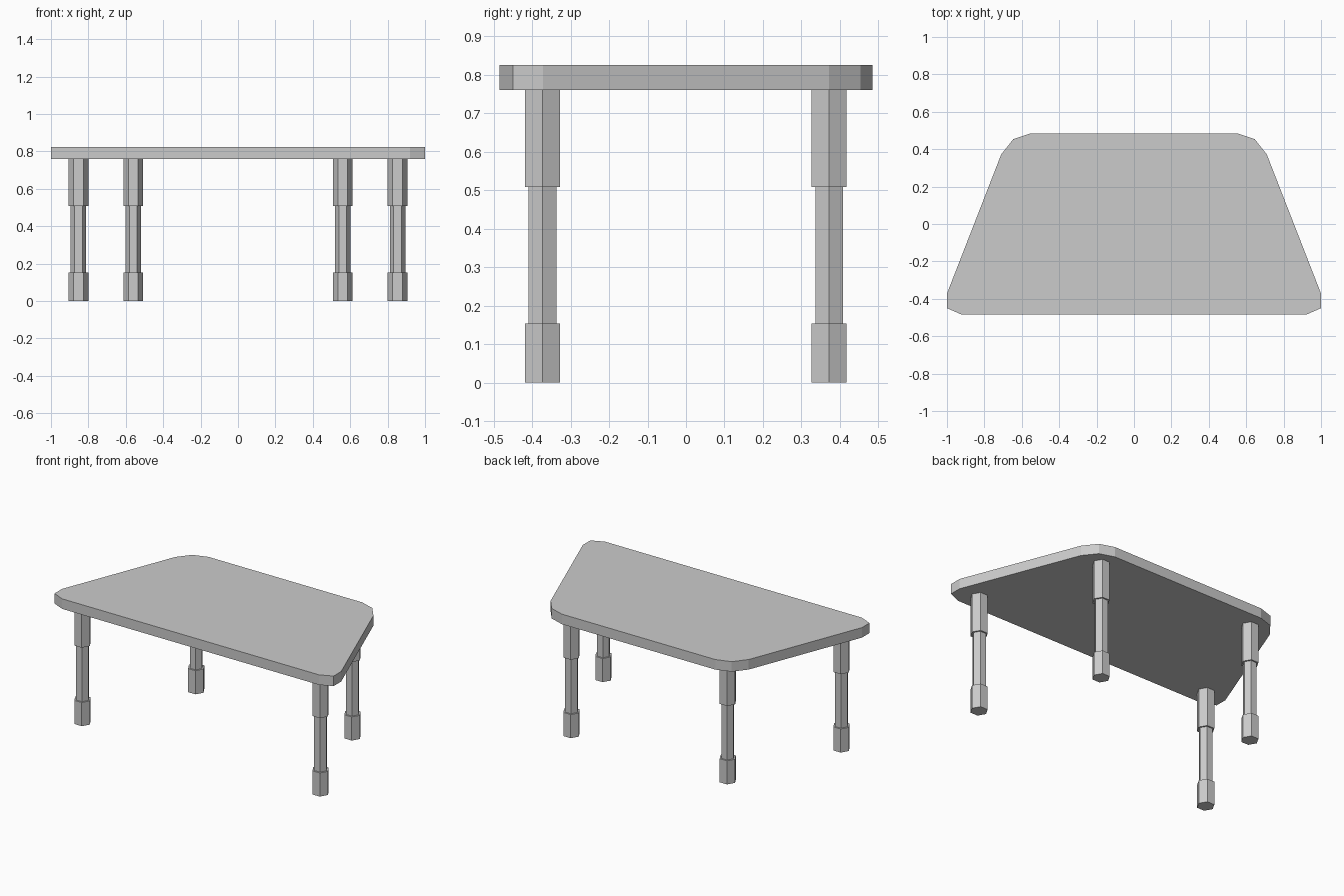
import bpy, bmesh
from math import cos, sin, pi

cube = bpy.data.objects.get("Cube")
if cube:
    bpy.data.objects.remove(cube, do_unlink=True)

grey = bpy.data.materials.new("plain grey")
grey.use_nodes = True
colour = (0.6, 0.6, 0.6, 1)
grey.diffuse_color = colour
grey.node_tree.nodes["Principled BSDF"].inputs["Base Color"].default_value = colour


def loft(name, rings):
    """Closed solid through a stack of equal-length rings, flat shaded."""
    bm = bmesh.new()
    loops = [[bm.verts.new(p) for p in ring] for ring in rings]
    for low, high in zip(loops, loops[1:]):
        n = len(low)
        for i in range(n):
            j = (i + 1) % n
            bm.faces.new((low[i], low[j], high[j], high[i]))
    bm.faces.new(loops[0][::-1])
    bm.faces.new(loops[-1])
    bmesh.ops.recalc_face_normals(bm, faces=bm.faces)
    mesh = bpy.data.meshes.new(name)
    bm.to_mesh(mesh)
    bm.free()
    mesh.materials.append(grey)
    obj = bpy.data.objects.new(name, mesh)
    bpy.context.collection.objects.link(obj)
    return obj


# Trapezoid tabletop with clipped corners: one half outline, mirrored
TOP_LOW, TOP_HIGH = 0.76, 0.825
half = [(0.92, -0.485), (1.0, -0.45), (1.0, -0.372),
        (0.71, 0.372), (0.645, 0.454), (0.55, 0.485)]
outline = half + [(-x, y) for x, y in reversed(half)]
loft("tabletop", [[(x, y, z) for x, y in outline] for z in (TOP_LOW, TOP_HIGH)])

# Six-sided stepped legs: thick foot, slim shaft, thick upper sleeve
THICK, SLIM = 0.0525, 0.0415
profile = [(THICK, 0), (THICK, 0.153), (SLIM, 0.153),
           (SLIM, 0.508), (THICK, 0.508), (THICK, TOP_LOW)]
for end, x, y in (("front", 0.853, -0.373), ("back", 0.56, 0.372)):
    for side, sign in (("left", 1), ("right", -1)):
        leg = loft(f"{end}_{side}_leg",
                   [[(r * cos(k * pi / 3), r * sin(k * pi / 3), z) for k in range(6)]
                    for r, z in profile])
        leg.location = (sign * x, y, 0)
